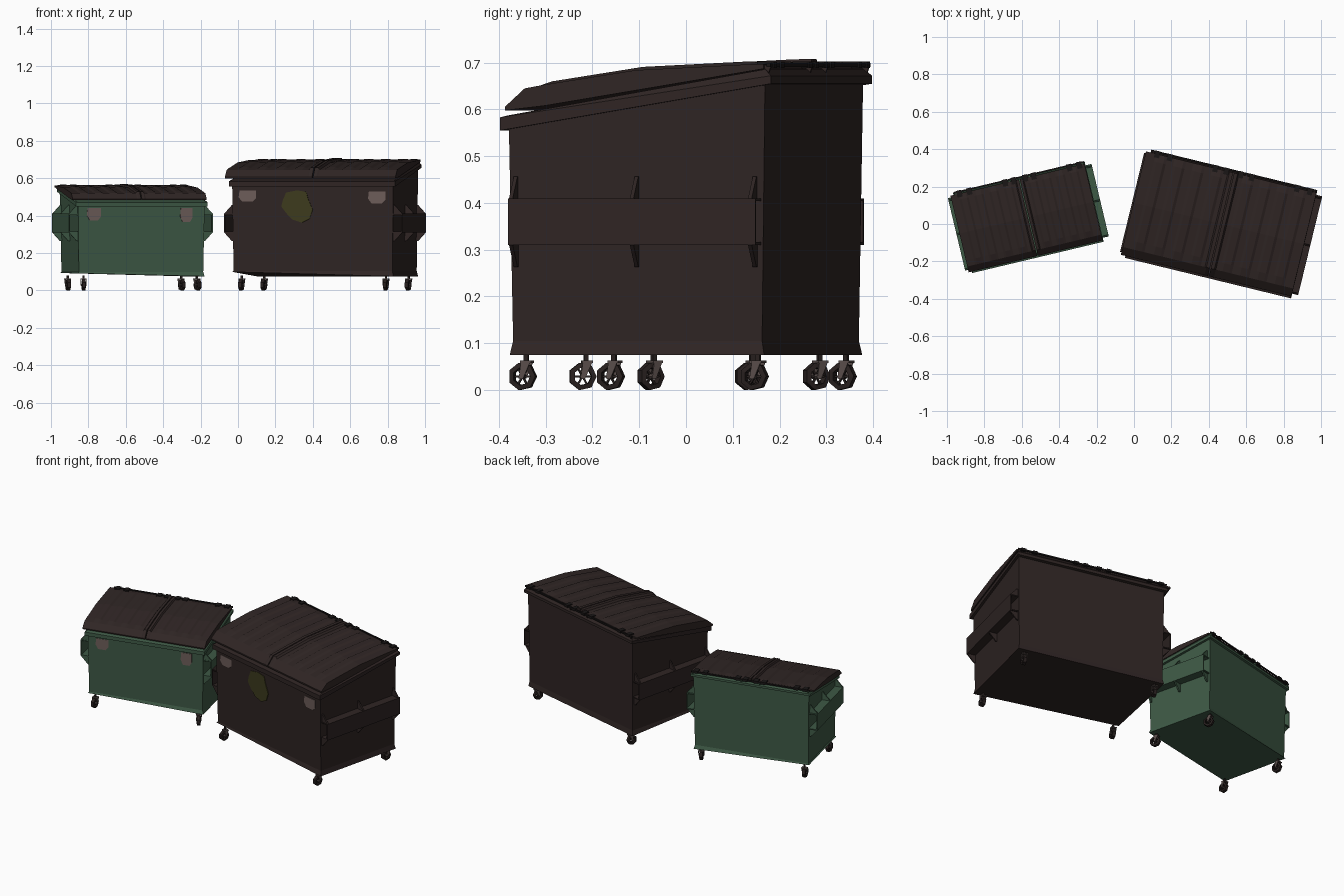
import bpy, bmesh, math, random
from mathutils import Matrix, Vector

random.seed(4)
cube = bpy.data.objects.get("Cube")
if cube:
    bpy.data.objects.remove(cube, do_unlink=True)


def material(name, rgb):
    m = bpy.data.materials.new(name)
    m.use_nodes = True
    m.diffuse_color = (*rgb, 1)
    node = next(n for n in m.node_tree.nodes if n.type == 'BSDF_PRINCIPLED')
    node.inputs["Base Color"].default_value = (*rgb, 1)
    node.inputs["Roughness"].default_value = 0.8
    return m


BROWN = material("dark brown steel", (.028, .018, .017))
GREEN = material("green steel", (.048, .1, .06))
LID = material("brown plastic", (.029, .019, .018))
DARK = material("hinge black", (.01, .008, .008))
RUBBER = material("wheel rubber", (.022, .015, .014))
FORK = material("worn fork metal", (.1, .075, .07))
GREY = material("faded label grey", (.15, .108, .098))
OLIVE = material("olive stain", (.045, .042, .012))


def loft(name, rings, mat, T, cyclic=False):
    """Skin a row of equal point rings, capped at both ends unless cyclic."""
    bm = bmesh.new()
    rows = [[bm.verts.new(p) for p in ring] for ring in rings]
    n = len(rows[0])
    pairs = list(zip(rows, rows[1:])) + ([(rows[-1], rows[0])] if cyclic else [])
    for a, b in pairs:
        for i in range(n):
            j = (i + 1) % n
            bm.faces.new((a[i], a[j], b[j], b[i]))
    if not cyclic:
        bm.faces.new(rows[0])
        bm.faces.new(rows[-1])
    bmesh.ops.recalc_face_normals(bm, faces=bm.faces)
    me = bpy.data.meshes.new(name)
    bm.to_mesh(me)
    bm.free()
    me.materials.append(mat)
    ob = bpy.data.objects.new(name, me)
    ob.matrix_world = T
    bpy.context.collection.objects.link(ob)
    return ob


def slab_x(name, yz, x0, x1, mat, T):
    return loft(name, [[(x, y, z) for y, z in yz] for x in (x0, x1)], mat, T)


def slab_y(name, xz, y0, y1, mat, T):
    return loft(name, [[(x, y, z) for x, z in xz] for y in (y0, y1)], mat, T)


def box(name, x0, x1, y0, y1, z0, z1, mat, T):
    return slab_x(name, [(y0, z0), (y1, z0), (y1, z1), (y0, z1)], x0, x1, mat, T)


def caster(T):
    # seven-sided ring wheel trailing behind its stem
    c = Vector((0, -.008, .029))
    rings = []
    for k in range(7):
        a = k * math.tau / 7
        d = Vector((0, math.cos(a), math.sin(a)))
        rings.append([c + d * r + Vector((x, 0, 0)) for r, x in
                      ((.03, -.009), (.03, .009), (.019, .011), (.019, -.011))])
    loft("wheel_tyre", rings, RUBBER, T, cyclic=True)
    hub = [(c.y + .006 * math.cos(a), c.z + .006 * math.sin(a))
           for a in (k * math.tau / 6 for k in range(6))]
    slab_x("wheel_hub", hub, -.014, .014, FORK, T)
    for k in range(3):
        S = T @ Matrix.Translation(c) @ Matrix.Rotation(k * math.pi / 3, 4, 'X')
        box("wheel_spoke", -.003, .003, -.021, .021, -.002, .002, RUBBER, S)
    for s in (-1, 1):
        slab_x("caster_fork", [(-.013, .025), (-.003, .025), (.012, .06), (-.008, .06)],
               s * .013, s * .016, FORK, T)
    box("caster_plate", -.016, .016, -.01, .014, .058, .063, FORK, T)
    box("caster_stem", -.005, .005, -.005, .005, .06, .08, RUBBER, T)


def dumpster(tag, paint, T, sx, sy, sz, raised):
    base = .075
    Z = lambda z: base + (z - base) * sz
    W, D = .443 * sx, .28 * sy

    # tub: flared foot, straight walls, sloping top
    def ring(w, d, zf, zb):
        return [(-w, -d, zf), (w, -d, zf), (w, d, zb), (-w, d, zb)]
    foot = ring(W, D, base, base)
    foot = [(x, y, z + r) for (x, y, z), r in zip(foot, raised)]
    loft(tag + "_tub", [foot, ring(W - .006, D - .006, Z(.105), Z(.105)),
                        ring(W, D + .002, Z(.57), Z(.67))], paint, T)
    # rim band around the opening
    loft(tag + "_rim", [ring(W + .014, D + .018 * sy, Z(.555), Z(.655)),
                        ring(W + .014, D + .018 * sy, Z(.583), Z(.672)),
                        ring(W + .006, D + .004, Z(.587), Z(.686))], paint, T)

    # two ribbed lids: (y, z, rib weight)
    top = [(-.287, .606, 0), (-.244, .645, 0), (-.2, .653, 1), (0, .684, 1),
           (.24, .696, 1), (.282, .697, 0)]
    under = [(.282, .687), (-.2, .608), (-.287, .598)]
    for side, outer in ((-1, .482), (1, .456)):
        stations = [(.003, .011), (.022, .011), (.03, 0)]
        for k in range(4):
            c = .085 + k * (outer - .13) / 3.4
            stations += [(c - .032, 0), (c - .018, .007), (c + .018, .007), (c + .032, 0)]
        stations += [(outer, 0)]
        rings = []
        for x, h in stations:
            seam = x < .025
            pts = [(y, z + h * (1 if seam and y > -.25 else wgt)) for y, z, wgt in top] + under
            rings.append([(side * x * sx, y * sy, Z(z)) for y, z in pts])
        loft(tag + ("_right_lid" if side < 0 else "_left_lid"), rings, LID, T)

    # hinge rod, knuckles and end brackets
    zh, yh = Z(.695), D + .012
    box(tag + "_hinge_rod", -W - .01, W + .01, yh - .004, yh + .004, zh - .004, zh + .004, DARK, T)
    for x in (-.42, -.35, -.1, -.04, .04, .1, .35, .42):
        box(tag + "_hinge_knuckle", x * sx - .014, x * sx + .014, yh - .03, yh + .007,
            zh - .006, zh + .008, DARK, T)
    for x in (-W, -.07 * sx, .07 * sx, W):
        slab_x(tag + "_hinge_bracket", [(D, zh), (yh + .005, zh), (D, zh - .045)],
               x - .004, x + .004, paint, T)

    # fork pockets: open channel with triangular gussets
    for s in (-1, 1):
        P = W + .047
        y0, y1 = -D + .008, D - .008
        channel = [(W - .01, .31), (P, .31), (P, .41), (W - .01, .41),
                   (W - .01, .404), (P - .006, .404), (P - .006, .316), (W - .01, .316)]
        slab_y(tag + "_fork_pocket", [(s * x, z) for x, z in channel], y0, y1, paint, T)
        for y in (y0 + .006, 0, y1 - .012):
            for za, zb in ((.41, .457), (.31, .263)):
                slab_y(tag + "_pocket_gusset",
                       [(s * (W - .01), za), (s * P, za), (s * (W + .004), zb), (s * (W - .01), zb)],
                       y - .004, y + .004, paint, T)

    # casters at the four corners
    for x in (-1, 1):
        for y in (-1, 1):
            M = Matrix.Translation((x * (W - .046 * sx), y * (D - .025), 0))
            caster(T @ M @ Matrix.Rotation(random.uniform(-.2, .35), 4, 'Z'))
    return D


def patch(name, x0, x1, z0, z1, shape, D, mat, T):
    """Thin plate on the front wall; shape runs over a unit square."""
    pts = [(x0 + u * (x1 - x0), z0 + v * (z1 - z0)) for u, v in shape]
    slab_y(name, pts, -D - .004, -D + .005, mat, T)


LABEL = [(.2, 0), (.8, 0), (1, .3), (1, 1), (.05, 1), (0, .4)]
STAIN = [(.35, .1), (.65, 0), (.9, .12), (1, .4), (.85, .75), (.8, .95), (.5, 1),
         (.15, .93), (.05, .7), (0, .5), (.15, .3)]

# large brown dumpster
T = Matrix.Translation((.466, 0, 0)) @ Matrix.Rotation(math.radians(-13.7), 4, 'Z')
d = dumpster("large", BROWN, T, 1, 1, 1, (.024, 0, 0, 0))
patch("large_right_label", -.407, -.312, .475, .533, LABEL, d, GREY, T)
patch("large_left_label", .305, .4, .465, .53, LABEL, d, GREY, T)
patch("large_stain", -.172, 0, .362, .535, STAIN, d, OLIVE, T)

# small green dumpster
T = Matrix.Translation((-.565, .036, 0)) @ Matrix.Rotation(math.radians(13.4), 4, 'Z')
d = dumpster("small", GREEN, T, .785, .74, .78, (.016, 0, 0, .018))
patch("small_right_label", -.3, -.223, .375, .44, LABEL, d, GREY, T)
patch("small_left_label", .213, .28, .365, .44, LABEL, d, GREY, T)
